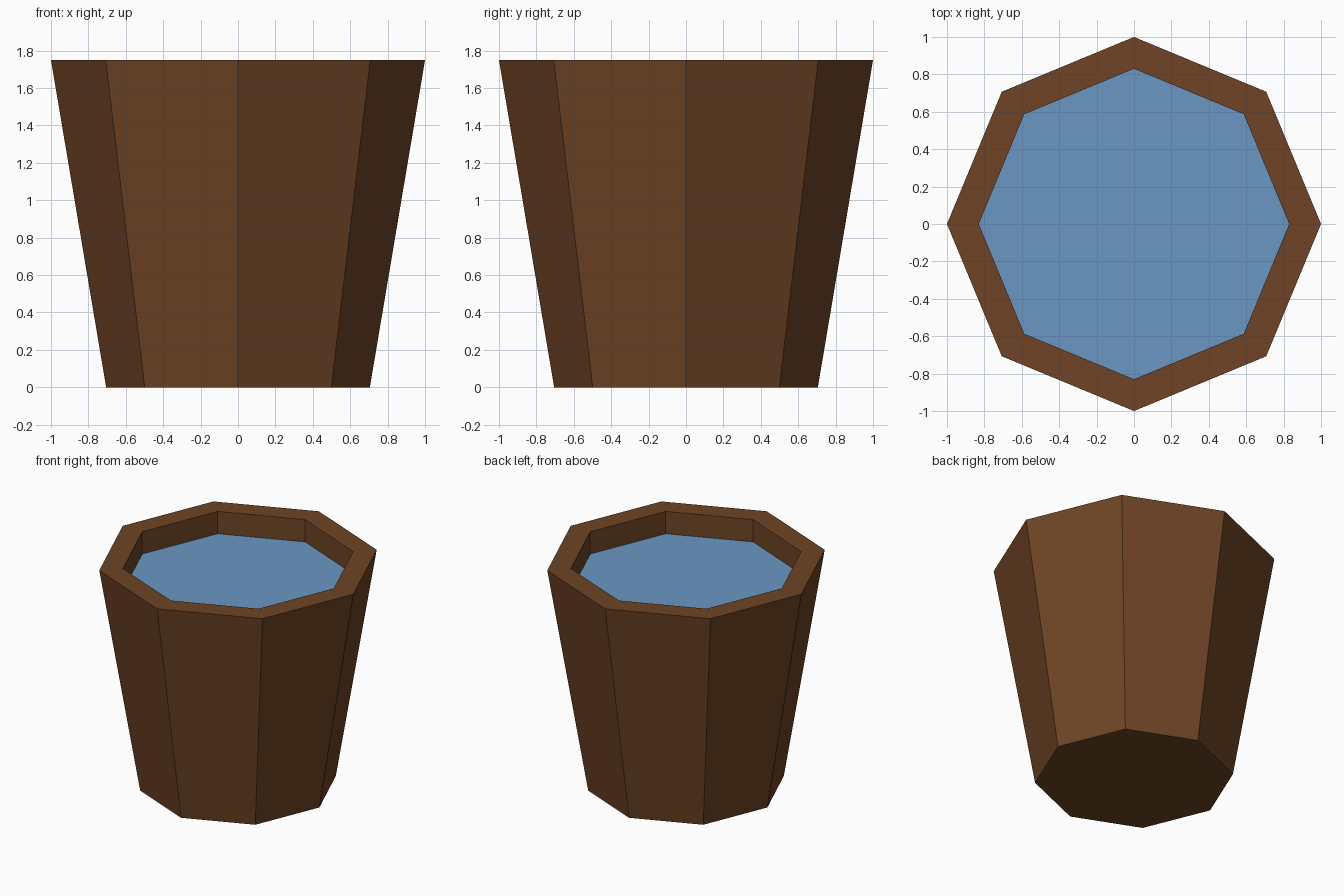
import bpy, bmesh, math

if "Cube" in bpy.data.objects:
    bpy.data.objects.remove(bpy.data.objects["Cube"])

SIDES = 8


def material(name, srgb):
    m = bpy.data.materials.new(name)
    lin = [((c / 255 + 0.055) / 1.055) ** 2.4 for c in srgb]
    m.diffuse_color = (*lin, 1)
    m.use_nodes = True
    m.node_tree.nodes["Principled BSDF"].inputs["Base Color"].default_value = m.diffuse_color
    return m


def ring(bm, radius, z):
    return [bm.verts.new((radius * math.cos(math.tau * i / SIDES),
                          radius * math.sin(math.tau * i / SIDES), z))
            for i in range(SIDES)]


def finish(bm, name, mat):
    mesh = bpy.data.meshes.new(name)
    bm.to_mesh(mesh)
    bm.free()
    mesh.materials.append(mat)
    bpy.context.collection.objects.link(bpy.data.objects.new(name, mesh))


wood = material("brown wood", (110, 68, 37))
blue = material("water blue", (107, 151, 194))

# bucket: bottom, tapered outside, flat rim, straight inner lip
bm = bmesh.new()
profile = [(0.705, 0), (1.0, 1.75), (0.83, 1.75), (0.83, 1.575)]
rings = [ring(bm, r, z) for r, z in profile]
bm.faces.new(rings[0][::-1])
for a, b in zip(rings, rings[1:]):
    for i in range(SIDES):
        j = (i + 1) % SIDES
        bm.faces.new((a[i], a[j], b[j], b[i]))
finish(bm, "bucket", wood)

# water surface closing the lip
bm = bmesh.new()
bm.faces.new(ring(bm, 0.83, 1.575))
finish(bm, "water", blue)
